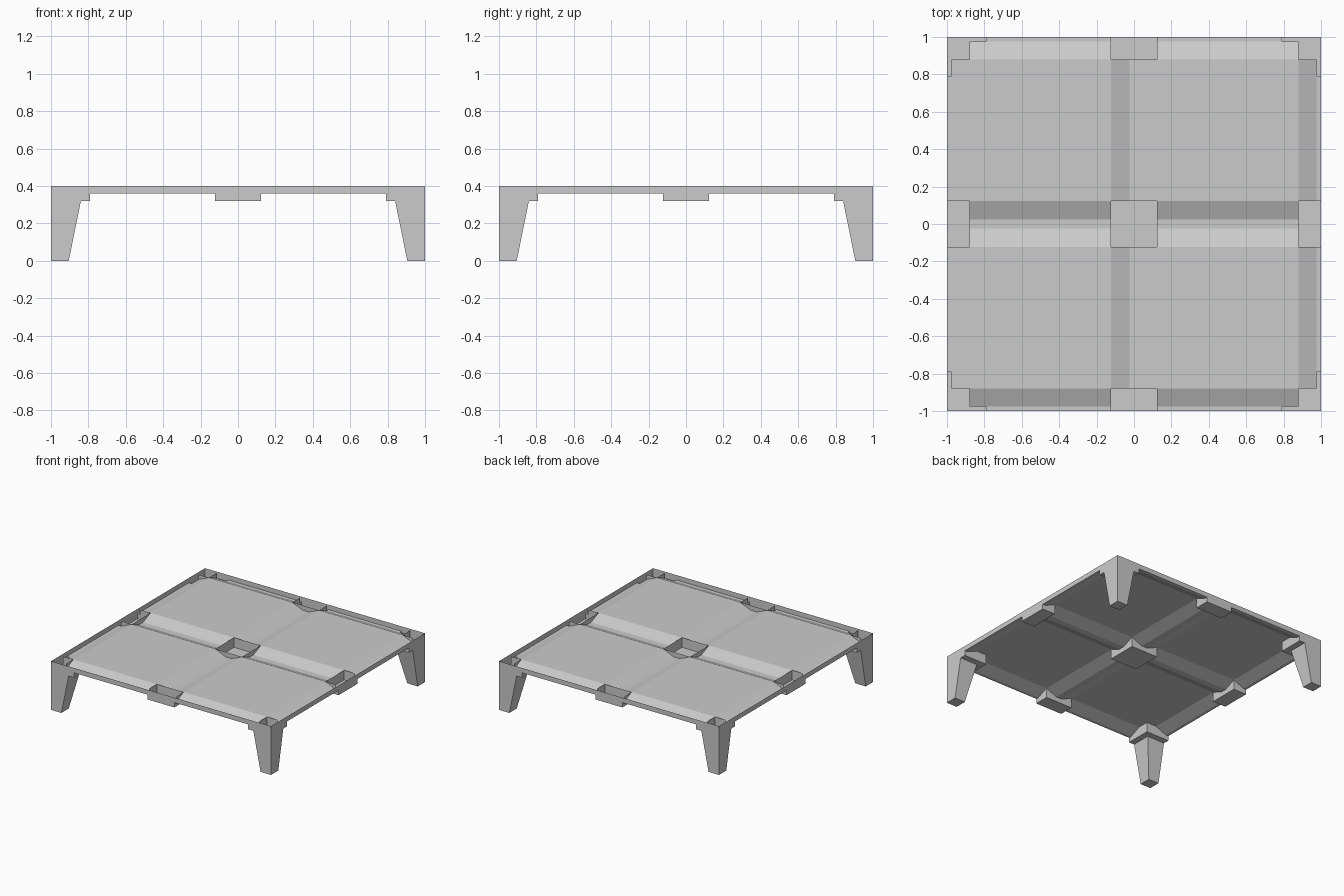
import bpy

cube = bpy.data.objects.get("Cube")
if cube:
    bpy.data.objects.remove(cube, do_unlink=True)

# Key heights and plan positions
TOP, GUTTER, FLOOR = 0.4, 0.36, 0.32
EDGE, LIP, PLATEAU, BLOCK, MID, VALLEY = 1.0, 0.975, 0.88, 0.79, 0.122, 0.025
half = [VALLEY, MID, BLOCK, PLATEAU, LIP, EDGE]
coords = [-c for c in reversed(half)] + half

grey = bpy.data.materials.new("light grey plastic")
grey.use_nodes = True
grey.diffuse_color = (0.6, 0.6, 0.6, 1)
grey.node_tree.nodes["Principled BSDF"].inputs["Base Color"].default_value = (0.6, 0.6, 0.6, 1)


def make(name, polygons):
    """Build a flat-shaded object from a list of polygons."""
    verts, faces, index = [], [], {}
    for poly in polygons:
        face = []
        for p in poly:
            key = tuple(round(c, 4) for c in p)
            if key not in index:
                index[key] = len(verts)
                verts.append(key)
            face.append(index[key])
        faces.append(face)
    mesh = bpy.data.meshes.new(name)
    mesh.from_pydata(verts, [], faces)
    mesh.materials.append(grey)
    obj = bpy.data.objects.new(name, mesh)
    bpy.context.collection.objects.link(obj)
    return obj


def spin(polygons, k):
    """Turn polygons by k quarter turns about the vertical axis."""
    for _ in range(k):
        polygons = [[(-y, x, z) for x, y, z in poly] for poly in polygons]
    return polygons


def wall(x0, y0, x1, y1, low, high):
    return [(x0, y0, low), (x1, y1, low), (x1, y1, high), (x0, y0, high)]


def level(x, y):
    """Panel height: raised plateaus with sloped borders."""
    on_plateau = all(MID <= abs(c) <= PLATEAU for c in (x, y))
    return TOP if on_plateau else GUTTER


def is_open(x, y):
    """True where the panel opens into a pocket below."""
    a, b = sorted((abs(x), abs(y)))
    at_node = all(c < MID or c > PLATEAU for c in (a, b))
    return at_node or (b > LIP and BLOCK < a)


# Deck panel: four raised trays with gutters between
deck = []
for x0, x1 in zip(coords, coords[1:]):
    for y0, y1 in zip(coords, coords[1:]):
        if is_open((x0 + x1) / 2, (y0 + y1) / 2):
            continue
        cell = [(x0, y0), (x1, y0), (x1, y1), (x0, y1)]
        deck.append([(x, y, level(x, y)) for x, y in cell])
make("deck_panel", deck)

# Outer rim with tabs at the corners and the middle
rim = [wall(-EDGE, -EDGE, EDGE, -EDGE, GUTTER, TOP)]
for a, b in ((-EDGE, -BLOCK), (-MID, MID), (BLOCK, EDGE)):
    rim.append(wall(a, -EDGE, b, -EDGE, FLOOR, GUTTER))
make("outer_rim", [p for k in range(4) for p in spin(rim, k)])

# Central pocket
centre = [wall(-MID, -MID, MID, -MID, FLOOR, TOP)]
base = [(-MID, -MID, FLOOR), (-MID, MID, FLOOR), (MID, MID, FLOOR), (MID, -MID, FLOOR)]
make("centre_pocket", [p for k in range(4) for p in spin(centre, k)] + [base])

# Pockets in the middle of each side
side = [
    wall(-MID, -PLATEAU, MID, -PLATEAU, FLOOR, TOP),
    [(-MID, -EDGE, FLOOR), (-MID, -PLATEAU, FLOOR), (MID, -PLATEAU, FLOOR), (MID, -EDGE, FLOOR)],
]
for x in (-MID, MID):
    side.append(wall(x, -LIP, x, -PLATEAU, FLOOR, TOP))
    side.append(wall(x, -EDGE, x, -LIP, FLOOR, GUTTER))

# Corner pockets: wide block below, smaller opening above
corner = [[(BLOCK, BLOCK, FLOOR), (BLOCK, EDGE, FLOOR), (EDGE, EDGE, FLOOR), (EDGE, BLOCK, FLOOR)]]
profile = [(BLOCK, FLOOR), (EDGE, FLOOR), (EDGE, GUTTER), (LIP, GUTTER), (PLATEAU, TOP), (BLOCK, TOP)]
corner.append([(BLOCK, y, z) for y, z in profile])
corner.append([(x, BLOCK, z) for x, z in profile])
corner.append(wall(PLATEAU, PLATEAU, PLATEAU, LIP, FLOOR, TOP))
corner.append(wall(PLATEAU, PLATEAU, LIP, PLATEAU, FLOOR, TOP))
corner.append(wall(LIP, BLOCK, LIP, PLATEAU, FLOOR, GUTTER))
corner.append(wall(BLOCK, LIP, PLATEAU, LIP, FLOOR, GUTTER))

# Tapered legs, flush with the outer corner
FOOT, HIP = 0.905, 0.84
foot = [(FOOT, FOOT, 0), (EDGE, FOOT, 0), (EDGE, EDGE, 0), (FOOT, EDGE, 0)]
hip = [(HIP, HIP, FLOOR), (EDGE, HIP, FLOOR), (EDGE, EDGE, FLOOR), (HIP, EDGE, FLOOR)]
leg = [foot[::-1]]
for i in range(4):
    j = (i + 1) % 4
    leg.append([foot[i], foot[j], hip[j], hip[i]])

sides = ["front", "left", "back", "right"]
corners = ["back_left", "back_right", "front_right", "front_left"]
for k in range(4):
    make(sides[k] + "_pocket", spin(side, k))
    make(corners[k] + "_pocket", spin(corner, k))
    make(corners[k] + "_leg", spin(leg, k))
